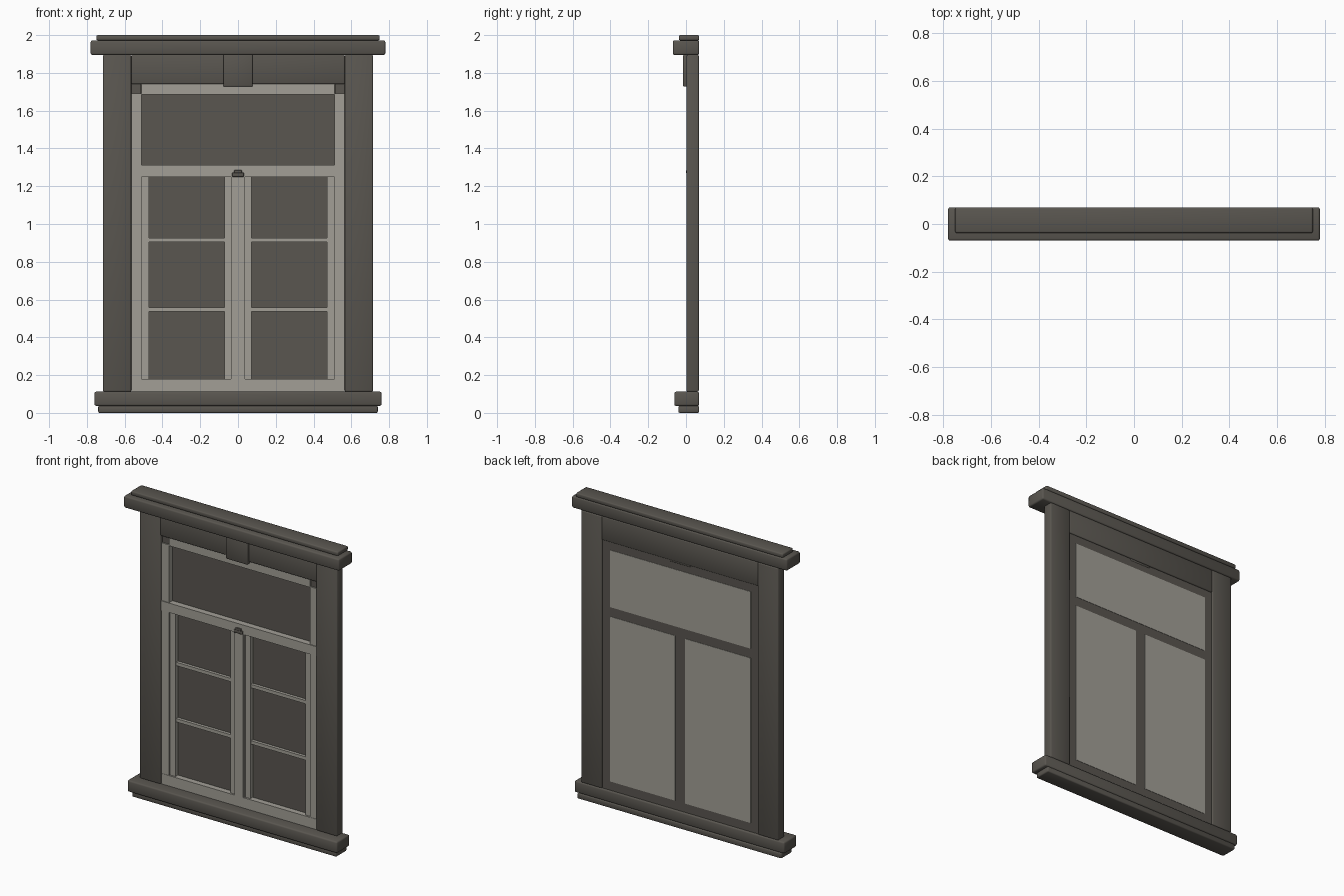
import bpy, bmesh, math

if "Cube" in bpy.data.objects:
    bpy.data.objects.remove(bpy.data.objects["Cube"])


def material(name, rgb):
    m = bpy.data.materials.new(name)
    m.diffuse_color = (*rgb, 1.0)
    m.use_nodes = True
    m.node_tree.nodes["Principled BSDF"].inputs["Base Color"].default_value = m.diffuse_color
    return m


DARK = material("dark_stone", (0.100, 0.092, 0.079))
LIGHT = material("pale_grey_paint", (0.36, 0.345, 0.305))


def box(name, x0, x1, y0, y1, z0, z1, mat, bevel=0.0, seg=2):
    """Axis-aligned box given by its limits, with optional rounded edges."""
    bm = bmesh.new()
    bmesh.ops.create_cube(bm, size=1.0)
    for v in bm.verts:
        v.co.x = x0 if v.co.x < 0 else x1
        v.co.y = y0 if v.co.y < 0 else y1
        v.co.z = z0 if v.co.z < 0 else z1
    if bevel:
        bmesh.ops.bevel(bm, geom=bm.edges[:], offset=bevel, segments=seg,
                        profile=0.5, affect='EDGES', clamp_overlap=True)
    me = bpy.data.meshes.new(name)
    bm.to_mesh(me)
    bm.free()
    me.materials.append(mat)
    ob = bpy.data.objects.new(name, me)
    bpy.context.collection.objects.link(ob)
    if bevel:
        bpy.ops.object.select_all(action='DESELECT')
        ob.select_set(True)
        bpy.context.view_layer.objects.active = ob
        bpy.ops.object.shade_smooth_by_angle(angle=math.radians(50))
    return ob


def pair(name, x0, x1, *args, **kw):
    """The same box on the right and on the left."""
    box(name + "_right", x0, x1, *args, **kw)
    box(name + "_left", -x1, -x0, *args, **kw)


BACK = 0.07

# Stone surround: sill, jambs, lintel, keystone, cornice
box("sill_base", -0.74, 0.74, -0.04, BACK, 0.0, 0.037, DARK, 0.007)
box("sill", -0.76, 0.76, -0.062, BACK, 0.037, 0.112, DARK, 0.009)
pair("jamb", 0.565, 0.715, 0.003, BACK - 0.002, 0.112, 1.895, DARK, 0.007)
box("lintel", -0.565, 0.565, 0.003, BACK - 0.004, 1.74, 1.895, DARK, 0.006)
box("keystone", -0.078, 0.078, -0.016, 0.06, 1.727, 1.895, DARK, 0.006)
box("cornice", -0.78, 0.78, -0.07, BACK, 1.895, 1.972, DARK, 0.009)
box("cornice_cap", -0.75, 0.75, -0.038, BACK, 1.972, 2.0, DARK, 0.007)

# Outer window frame
F0, F1 = 0.015, 0.052
pair("frame_stile", 0.51, 0.565, F0, F1, 0.112, 1.69, LIGHT)
box("frame_head", -0.51, 0.51, F0, F1, 1.685, 1.74, LIGHT)
pair("frame_corner", 0.513, 0.565, F0 + 0.008, F1, 1.69, 1.74, DARK)
box("frame_bottom_rail", -0.565, 0.565, F0 - 0.002, F1, 0.112, 0.18, LIGHT)
box("transom_bar", -0.565, 0.565, F0 - 0.005, F1, 1.25, 1.312, LIGHT)
box("mullion", -0.036, 0.036, F0, F1, 0.18, 1.25, LIGHT)
pair("mullion_bead", 0.001, 0.03, F0 - 0.004, F0 + 0.01, 0.18, 1.25, LIGHT)

# Casement sashes with glazing bars
S0 = 0.025
pair("sash_outer_stile", 0.47, 0.51, S0, F1, 0.18, 1.25, LIGHT)
pair("sash_inner_stile", 0.036, 0.072, S0, F1, 0.18, 1.25, LIGHT)
for i, z in enumerate((0.547, 0.916)):
    pair("glazing_bar_%d" % (i + 1), 0.072, 0.47, S0 + 0.005, F1,
         z - 0.011, z + 0.011, LIGHT)

# Latch on the middle of the transom
box("latch_plate", -0.031, 0.031, 0.002, 0.02, 1.25, 1.272, DARK, 0.003)
box("latch_knob", -0.02, 0.02, 0.0, 0.02, 1.27, 1.285, DARK, 0.003)

# Dark glazing seen from the front, also the lattice seen from behind
box("glazing", -0.565, 0.565, 0.050, 0.058, 0.112, 1.74, DARK)

# Pale panels on the rear face
box("rear_panel_top", -0.51, 0.51, 0.056, 0.060, 1.312, 1.685, LIGHT)
pair("rear_panel_lower", 0.036, 0.51, 0.056, 0.060, 0.17, 1.25, LIGHT)
